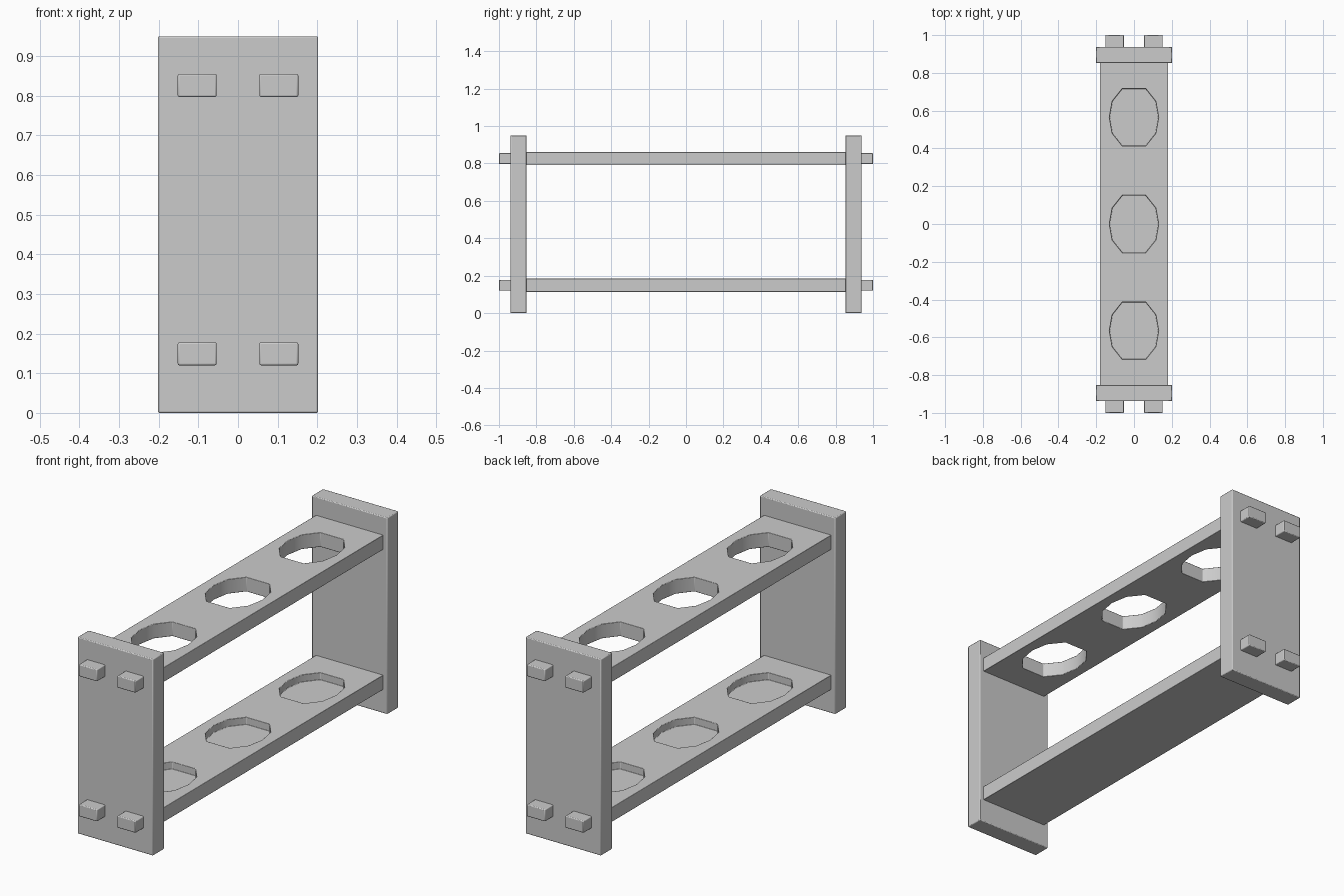
import bpy, bmesh

if "Cube" in bpy.data.objects:
    bpy.data.objects.remove(bpy.data.objects["Cube"])

def finish(obj, bevel=0.004):
    # softened edges with smooth shading
    mod = obj.modifiers.new("soft_edges", 'BEVEL')
    mod.width = bevel
    mod.segments = 2
    mod.limit_method = 'ANGLE'
    mod.angle_limit = 0.8
    bpy.ops.object.select_all(action='DESELECT')
    obj.select_set(True)
    bpy.context.view_layer.objects.active = obj
    bpy.ops.object.shade_smooth_by_angle(angle=0.5)

def prism(name, outline, z0, z1):
    # extrude an xy outline from z0 to z1
    bm = bmesh.new()
    face = bm.faces.new([bm.verts.new((x, y, z0)) for x, y in outline])
    ext = bmesh.ops.extrude_face_region(bm, geom=[face])
    verts = [g for g in ext["geom"] if isinstance(g, bmesh.types.BMVert)]
    bmesh.ops.translate(bm, verts=verts, vec=(0, 0, z1 - z0))
    bmesh.ops.recalc_face_normals(bm, faces=bm.faces)
    mesh = bpy.data.meshes.new(name)
    bm.to_mesh(mesh)
    bm.free()
    obj = bpy.data.objects.new(name, mesh)
    bpy.context.collection.objects.link(obj)
    return obj

def box(name, x0, x1, y0, y1, z0, z1):
    return prism(name, [(x0, y0), (x1, y0), (x1, y1), (x0, y1)], z0, z1)

def cut(obj, cutter):
    mod = obj.modifiers.new("hole", 'BOOLEAN')
    mod.operation = 'DIFFERENCE'
    mod.solver = 'EXACT'
    mod.object = cutter
    bpy.context.view_layer.objects.active = obj
    bpy.ops.object.modifier_apply(modifier=mod.name)
    bpy.data.objects.remove(cutter)

# ten-sided holder opening
HOLE = [(0.13, 0), (0.115, 0.085), (0.062, 0.152), (-0.062, 0.152), (-0.115, 0.085),
        (-0.13, 0), (-0.115, -0.085), (-0.062, -0.152), (0.062, -0.152), (0.115, -0.085)]

# shelves: through holes above, shallow pockets below
for name, zc, floor in (("top_shelf", 0.826, -0.1), ("bottom_shelf", 0.149, 0.0)):
    shelf = box(name, -0.18, 0.18, -0.86, 0.86, zc - 0.035, zc + 0.035)
    for yc in (-0.565, 0, 0.565):
        outline = [(x, y + yc) for x, y in HOLE]
        cut(shelf, prism("hole_cutter", outline, zc + floor, zc + 0.1))
    finish(shelf, 0.002)

# end panels with pairs of protruding tenons
for side, s in (("front", -1), ("back", 1)):
    y0, y1 = sorted((s * 0.852, s * 0.938))
    finish(box(side + "_end_panel", -0.202, 0.202, y0, y1, 0, 0.95))
    for level, zc in (("top", 0.826), ("bottom", 0.149)):
        for hand, xc in (("left", -0.103), ("right", 0.103)):
            t0, t1 = sorted((s * 0.90, s * 1.0))
            finish(box(f"{side}_{level}_{hand}_tenon", xc - 0.049, xc + 0.049,
                       t0, t1, zc - 0.029, zc + 0.029))
